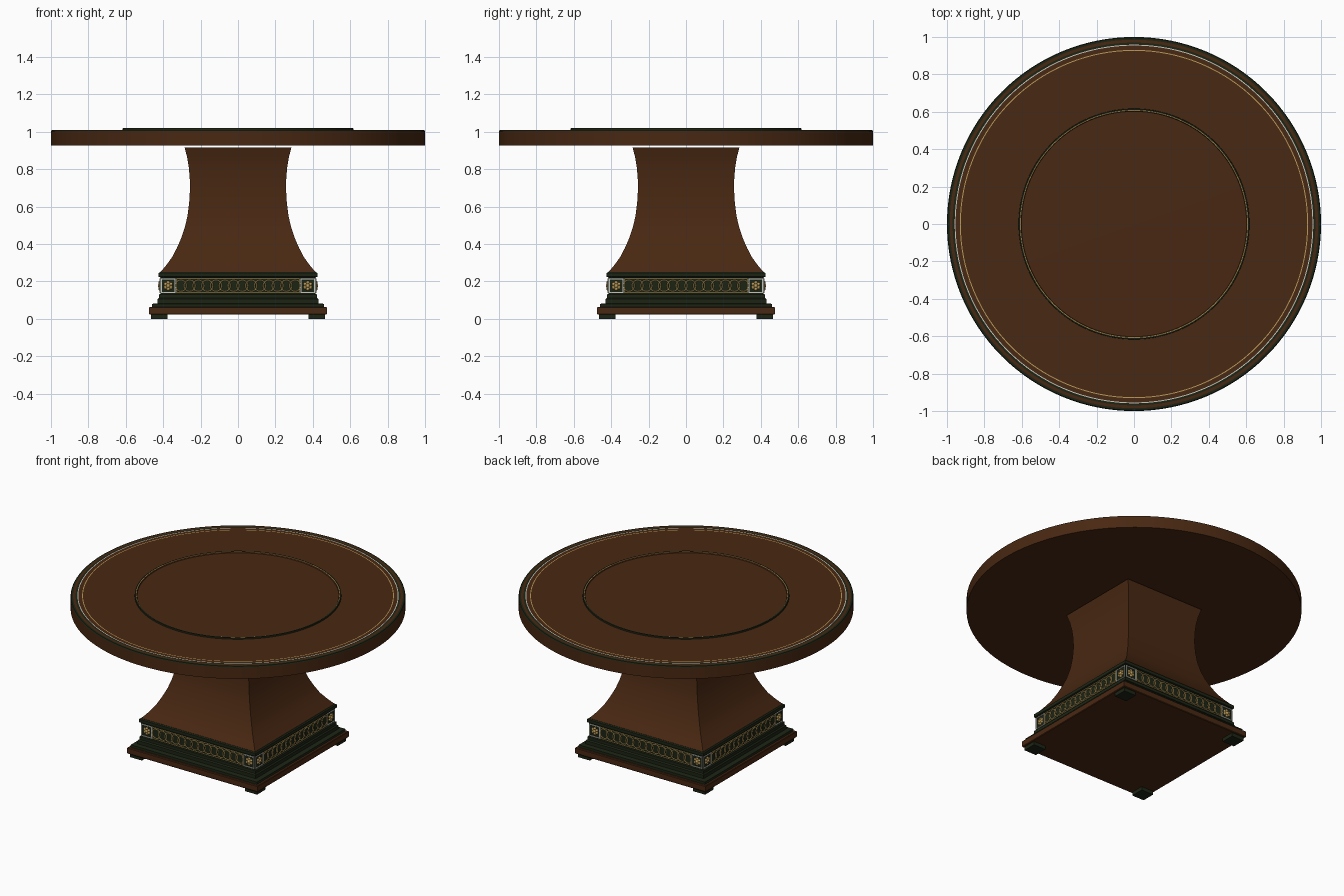
import bpy, bmesh, math
from mathutils import Matrix, Vector

if "Cube" in bpy.data.objects:
    bpy.data.objects.remove(bpy.data.objects["Cube"])


def mat(name, col):
    m = bpy.data.materials.new(name)
    m.diffuse_color = (*col, 1)
    m.use_nodes = True
    m.node_tree.nodes["Principled BSDF"].inputs["Base Color"].default_value = m.diffuse_color
    return m


WOOD = mat("brown wood", (0.066, 0.021, 0.006))
GREEN = mat("dark green", (0.012, 0.018, 0.007))
GOLD = mat("gold", (0.50, 0.33, 0.10))
SILVER = mat("silver", (0.58, 0.58, 0.52))


def finish(name, bm, mats, smooth=False):
    bmesh.ops.recalc_face_normals(bm, faces=bm.faces)
    me = bpy.data.meshes.new(name)
    bm.to_mesh(me)
    bm.free()
    for m in mats:
        me.materials.append(m)
    ob = bpy.data.objects.new(name, me)
    bpy.context.collection.objects.link(ob)
    if smooth:
        bpy.ops.object.select_all(action='DESELECT')
        bpy.context.view_layer.objects.active = ob
        ob.select_set(True)
        bpy.ops.object.shade_smooth_by_angle(angle=math.radians(30))
    return ob


def loft(bm, profile, n, start=0.0, square=False):
    """Stack n-sided rings of (radius, z, material of the band above)."""
    k = math.sqrt(2) if square else 1
    rings = []
    for r, z, _ in profile:
        if r == 0:
            rings.append([bm.verts.new((0, 0, z))])
        else:
            rings.append([bm.verts.new((r * k * math.cos(start + 2 * math.pi * i / n),
                                        r * k * math.sin(start + 2 * math.pi * i / n), z))
                          for i in range(n)])
    for a, b, p in zip(rings, rings[1:], profile):
        for i in range(n):
            j = (i + 1) % n
            if len(a) == 1:
                vs = [a[0], b[i], b[j]]
            elif len(b) == 1:
                vs = [a[i], a[j], b[0]]
            else:
                vs = [a[i], a[j], b[j], b[i]]
            bm.faces.new(vs).material_index = p[2]


def square_part(name, profile, mats, smooth=False):
    bm = bmesh.new()
    pts = [(0, profile[0][1], 0)] + [(r, z, 0) for r, z in profile] + [(0, profile[-1][1], 0)]
    loft(bm, pts, 4, math.pi / 4, True)
    return finish(name, bm, mats, smooth)


def box(bm, c, s):
    bmesh.ops.create_cube(bm, size=1, matrix=Matrix.Translation(c) @ Matrix.Diagonal((*s, 1)))


def hoop(bm, cx, y, cz, R, r, n=24, m=6):
    """Ring lying in the xz plane."""
    g = [[bm.verts.new((cx + (R + r * math.cos(b)) * math.cos(a), y + r * math.sin(b),
                        cz + (R + r * math.cos(b)) * math.sin(a)))
          for b in [2 * math.pi * j / m for j in range(m)]]
         for a in [2 * math.pi * i / n for i in range(n)]]
    for i in range(n):
        for j in range(m):
            bm.faces.new((g[i][j], g[(i + 1) % n][j], g[(i + 1) % n][(j + 1) % m], g[i][(j + 1) % m]))


def four_sides(name, build, material, smooth=False):
    """Repeat a front-face ornament on all four sides."""
    bm = bmesh.new()
    for k in range(4):
        old = set(bm.verts)
        build(bm)
        bmesh.ops.rotate(bm, verts=[v for v in bm.verts if v not in old], cent=Vector(),
                         matrix=Matrix.Rotation(k * math.pi / 2, 3, 'Z'))
    return finish(name, bm, [material], smooth)


# round top with inlaid bands (0 wood, 1 green, 2 gold, 3 silver)
bm = bmesh.new()
loft(bm, [(0, .928, 0), (1.0, .928, 0), (1.0, 1.003, 1), (.996, 1.009, 1), (.985, 1.010, 0),
          (.970, 1.010, 1), (.959, 1.010, 3), (.954, 1.010, 0), (.931, 1.010, 2),
          (.926, 1.010, 0), (.617, 1.010, 1), (.616, 1.019, 1), (.609, 1.019, 2),
          (.605, 1.018, 0), (.602, 1.011, 0), (.4, 1.0125, 0), (.2, 1.0135, 0), (0, 1.014, 0)], 128)
finish("table_top", bm, [WOOD, GREEN, GOLD, SILVER], True)

# flared square pedestal
square_part("pedestal", [(.417, .247), (.385, .285), (.352, .33), (.326, .38), (.302, .435),
                         (.284, .49), (.270, .55), (.261, .62), (.257, .69), (.258, .75),
                         (.263, .81), (.272, .865), (.286, .917)], [WOOD], True)

# moulded base block
square_part("base_moulding", [(.46, .063), (.46, .08), (.43, .083), (.43, .105), (.423, .112),
                              (.423, .13), (.415, .133), (.415, .222), (.424, .225),
                              (.424, .245), (.417, .25)], [GREEN])

# plinth and feet
square_part("plinth", [(.472, .023), (.475, .027), (.475, .06), (.472, .064)], [WOOD])
bm = bmesh.new()
for sx in (-1, 1):
    for sy in (-1, 1):
        box(bm, (sx * .42, sy * .42, .0125), (.088, .088, .025))
finish("feet", bm, [GREEN], False)

# frieze ornaments
Y, Z = -.416, .177


def chain(bm):
    for i in range(14):
        hoop(bm, (i - 6.5) * .047, Y, Z, .030, .003)


def borders(bm):
    for s in (-1, 1):
        box(bm, (0, Y, Z + s * .037), (.66, .006, .003))
        box(bm, (s * .329, Y, Z), (.003, .006, .074))


def corner_frames(bm):
    for c in (-.373, .373):
        for s in (-1, 1):
            box(bm, (c, Y, Z + s * .037), (.078, .008, .005))
            box(bm, (c + s * .037, Y, Z), (.005, .008, .078))


def rosettes(bm):
    for c in (-.373, .373):
        bmesh.ops.create_uvsphere(bm, u_segments=12, v_segments=8, radius=1,
                                  matrix=Matrix.Translation((c, Y, Z)) @ Matrix.Diagonal((.012, .013, .012, 1)))
        for k in range(6):
            a = k * math.pi / 3 + math.pi / 6
            bmesh.ops.create_uvsphere(
                bm, u_segments=10, v_segments=6, radius=1,
                matrix=Matrix.Translation((c + .017 * math.cos(a), Y, Z + .017 * math.sin(a)))
                @ Matrix.Diagonal((.0095, .009, .0095, 1)))


four_sides("chain_frieze", chain, GOLD, True)
four_sides("frieze_border", borders, GOLD)
four_sides("corner_frame", corner_frames, SILVER)
four_sides("corner_rosette", rosettes, GOLD, True)
